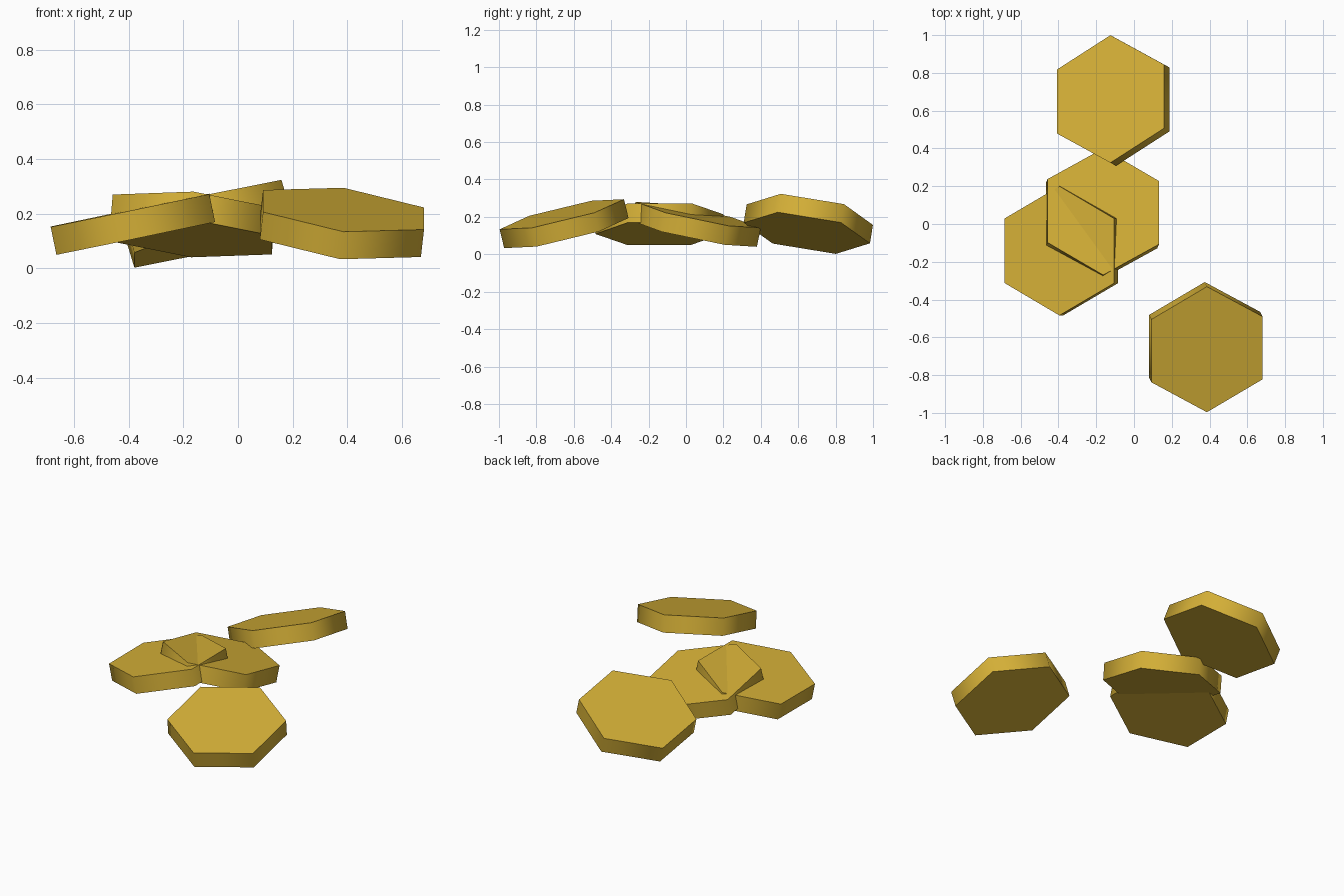
import bpy, math
from mathutils import Vector, Matrix

if "Cube" in bpy.data.objects:
    bpy.data.objects.remove(bpy.data.objects["Cube"])

RADIUS, THICK = 0.342, 0.104

gold = bpy.data.materials.new("gold")
gold.diffuse_color = (0.658, 0.429, 0.038, 1)
gold.use_nodes = True
gold.node_tree.nodes["Principled BSDF"].inputs["Base Color"].default_value = gold.diffuse_color


def hex_tile(name, top_centre, slope_x, slope_y):
    """Hexagonal slab whose top face passes through top_centre with the given slopes."""
    n = Vector((-slope_x, -slope_y, 1)).normalized()
    y = Vector((0, 1, slope_y)).normalized()
    x = y.cross(n)
    rot = Matrix((x, y, n)).transposed().to_4x4()
    centre = Vector(top_centre) - n * THICK / 2
    bpy.ops.mesh.primitive_cylinder_add(vertices=6, radius=RADIUS, depth=THICK)
    ob = bpy.context.object
    ob.name = name
    ob.data.materials.append(gold)
    # rim blends softly between its sides, caps stay crisp
    bpy.ops.object.shade_smooth_by_angle(angle=math.radians(65))
    ob.matrix_world = Matrix.Translation(centre) @ rot
    return ob


# scattered, tilted tiles
hex_tile("back_tile", (-0.125, 0.662, 0.212), 0.303, -0.163)
hex_tile("middle_tile", (-0.163, 0.065, 0.211), -0.085, -0.207)
hex_tile("left_tile", (-0.395, -0.142, 0.212), 0.207, 0.005)
hex_tile("front_tile", (0.386, -0.664, 0.214), -0.115, 0.242)
